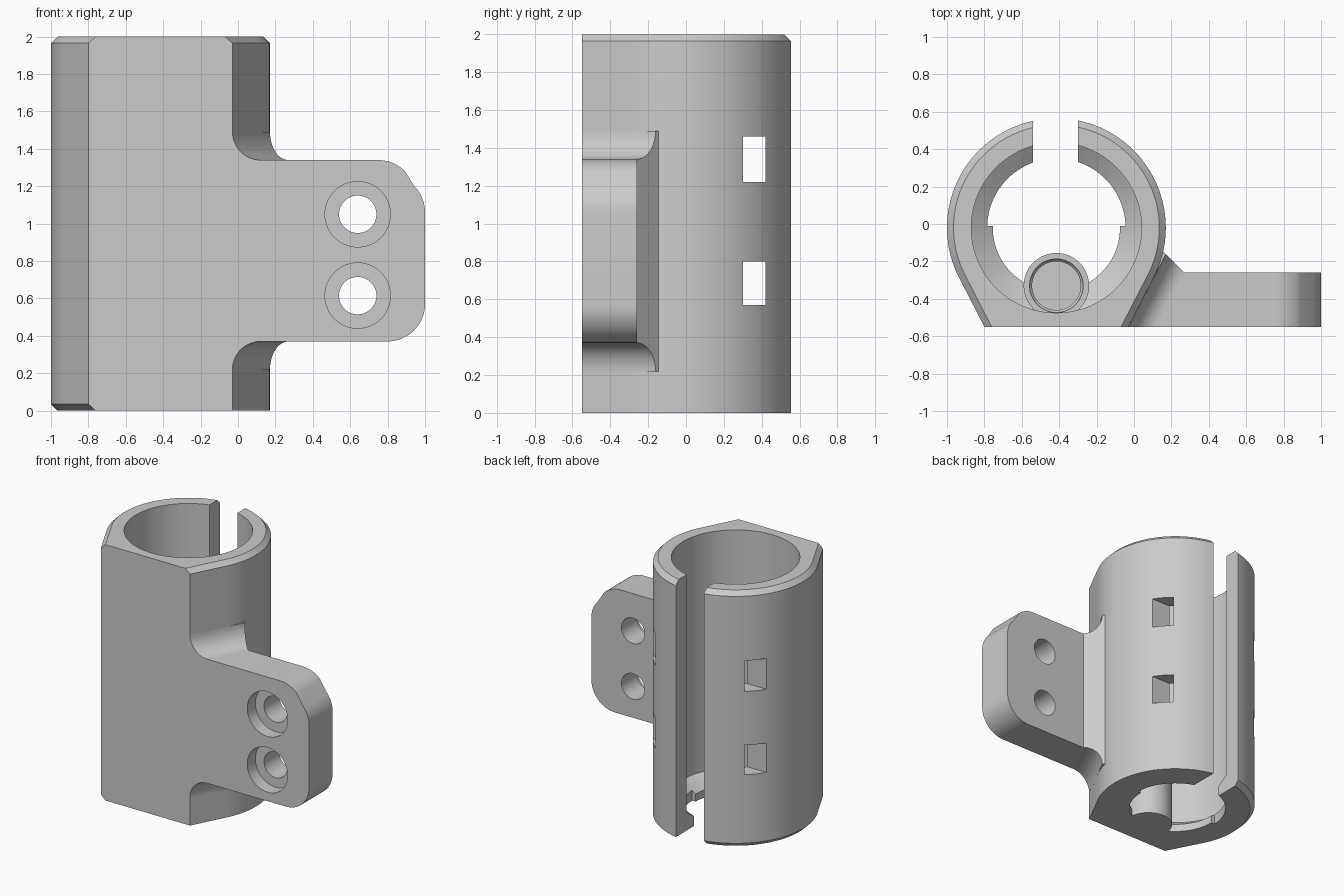
import bpy, bmesh, math
from mathutils import Vector

if "Cube" in bpy.data.objects:
    bpy.data.objects.remove(bpy.data.objects["Cube"])

CX, CY = -0.415, -0.02      # tube axis
FRONT = -0.55               # flat mounting face
OUTER, BORE, CHAMFER = 0.585, 0.455, 0.035
TANGENT = math.radians(27.3)

grey = bpy.data.materials.new("plain_grey")
grey.use_nodes = True
colour = (0.6, 0.6, 0.6, 1)
grey.diffuse_color = colour
grey.node_tree.nodes["Principled BSDF"].inputs["Base Color"].default_value = colour


def loft(name, rings):
    """Closed solid through rings of equal point count."""
    bm = bmesh.new()
    loops = [[bm.verts.new(p) for p in ring] for ring in rings]
    for a, b in zip(loops, loops[1:]):
        for i in range(len(a)):
            j = (i + 1) % len(a)
            bm.faces.new((a[i], a[j], b[j], b[i]))
    bm.faces.new(loops[0][::-1])
    bm.faces.new(loops[-1])
    return finish(name, bm)


def finish(name, bm):
    bmesh.ops.recalc_face_normals(bm, faces=bm.faces)
    mesh = bpy.data.meshes.new(name)
    bm.to_mesh(mesh)
    bm.free()
    mesh.materials.append(grey)
    ob = bpy.data.objects.new(name, mesh)
    bpy.context.collection.objects.link(ob)
    return ob


def lathe(name, x, y, profile, sides=96):
    """Solid of revolution about a vertical axis; profile is (radius, z)."""
    turn = [2 * math.pi * i / sides for i in range(sides)]
    return loft(name, [[(x + r * math.cos(t), y + r * math.sin(t), z) for t in turn]
                       for r, z in profile])


def box(name, x0, x1, y0, y1, z0, z1):
    return loft(name, [[(x0, y0, z), (x1, y0, z), (x1, y1, z), (x0, y1, z)]
                       for z in (z0, z1)])


def bore_y(name, x, z, profile, sides=48):
    """Round cutter along y; profile is (radius, y)."""
    turn = [2 * math.pi * i / sides for i in range(sides)]
    return loft(name, [[(x + r * math.cos(t), y, z + r * math.sin(t)) for t in turn]
                       for r, y in profile])


def arc(cx, cz, r, start, end, steps=12):
    return [(cx + r * math.cos(math.radians(start + (end - start) * i / steps)),
             cz + r * math.sin(math.radians(start + (end - start) * i / steps)))
            for i in range(steps + 1)]


def combine(target, tool, operation):
    mod = target.modifiers.new(operation.lower(), "BOOLEAN")
    mod.operation, mod.solver, mod.object = operation, "EXACT", tool
    bpy.context.view_layer.update()
    bpy.context.view_layer.objects.active = target
    bpy.ops.object.modifier_apply(modifier=mod.name)
    bpy.data.objects.remove(tool)


def outline(left_r, right_r, z):
    """Round back running tangentially into a flat front."""
    pts = []
    steps = 96
    for i in range(steps + 1):
        t = -TANGENT + (math.pi + 2 * TANGENT) * i / steps
        r = left_r if math.cos(t) < -0.01 else right_r
        pts.append((CX + r * math.cos(t), CY + r * math.sin(t), z))
    depth = FRONT - CY
    for side, r in ((-1, left_r), (1, right_r)):
        x = (r + math.sin(TANGENT) * depth) / math.cos(TANGENT)
        pts.append((CX + side * x, FRONT, z))
    return pts


# Tube with chamfered rims, the lower chamfer on the left half only
small = OUTER - CHAMFER
holder = loft("tube_holder", [outline(small, OUTER, 0), outline(OUTER, OUTER, CHAMFER),
                              outline(OUTER, OUTER, 2 - CHAMFER), outline(small, small, 2)])

# Mounting flange with one rounded and one clipped corner
Z0, Z1 = 0.37, 1.34
edge = ([(-0.2, Z0)] + arc(0.8, Z0 + 0.2, 0.2, -90, 0)
        + arc(0.8, 1.06, 0.2, 0, 45, 6) + arc(0.75, 1.14, 0.2, 45, 90, 6) + [(-0.2, Z1)])
flange = loft("flange", [[(x, y, z) for x, z in edge] for y in (FRONT, -0.26)])

# Filleted gusset following the slanted tube side, clipped at the back
R = 0.15
web = ([(-0.2, Z0 - R)] + arc(-0.03 + R, Z0 - R, R, 180, 90)
       + arc(-0.03 + R, Z1 + R, R, 270, 180) + [(-0.2, Z1 + R)])
slope = math.tan(TANGENT)
gusset = loft("gusset", [[(x + slope * (y - FRONT), y, z) for x, z in web]
                         for y in (FRONT, -0.1)])
bm = bmesh.new()
bm.from_mesh(gusset.data)
cut = bmesh.ops.bisect_plane(bm, geom=bm.verts[:] + bm.edges[:] + bm.faces[:], dist=1e-5,
                             plane_co=Vector((0.27, -0.26, 0)), plane_no=Vector((1, 1, 0)),
                             clear_outer=True)
bmesh.ops.holes_fill(bm, edges=[e for e in bm.edges if e.is_boundary], sides=0)
bmesh.ops.recalc_face_normals(bm, faces=bm.faces)
bm.to_mesh(gusset.data)
bm.free()
combine(holder, gusset, "UNION")
combine(holder, flange, "UNION")

# Bore with a conical lip at the bottom, wider at the back half
combine(holder, lathe("bore", CX, CY, [(0.34, -0.1), (0.34, 0.06), (BORE, 0.14), (BORE, 2.1)]),
        "DIFFERENCE")
lip = lathe("back_lip", CX, CY, [(0.37, -0.1), (0.37, 0.3)])
combine(lip, box("front_half", -1, 1, -1, -0.012, -0.5, 0.5), "DIFFERENCE")
combine(holder, lip, "DIFFERENCE")

# Spring cup standing at the front of the bore
combine(holder, lathe("spring_cup", CX, -0.33, [(0.175, 0), (0.175, 0.5)], 64), "UNION")
combine(holder, lathe("cup_hole", CX, -0.33, [(0.13, 0.4), (0.13, 0.47), (0.143, 0.485),
                                              (0.143, 0.6)], 64), "DIFFERENCE")

# Back slot and the two pairs of side windows
combine(holder, box("slot", -0.54, -0.3, 0.15, 0.8, -0.1, 2.1), "DIFFERENCE")
for low, high in ((0.57, 0.8), (1.22, 1.46)):
    combine(holder, box("window", -1.2, 0.4, 0.3, 0.42, low, high), "DIFFERENCE")

# Counterbored screw holes
for z in (0.615, 1.05):
    combine(holder, bore_y("screw_hole", 0.64, z, [(0.175, -0.7), (0.175, -0.45),
                                                   (0.1, -0.45), (0.1, 0)]), "DIFFERENCE")

bpy.ops.object.select_all(action="DESELECT")
holder.select_set(True)
bpy.context.view_layer.objects.active = holder
bpy.ops.object.shade_smooth_by_angle(angle=math.radians(25))
